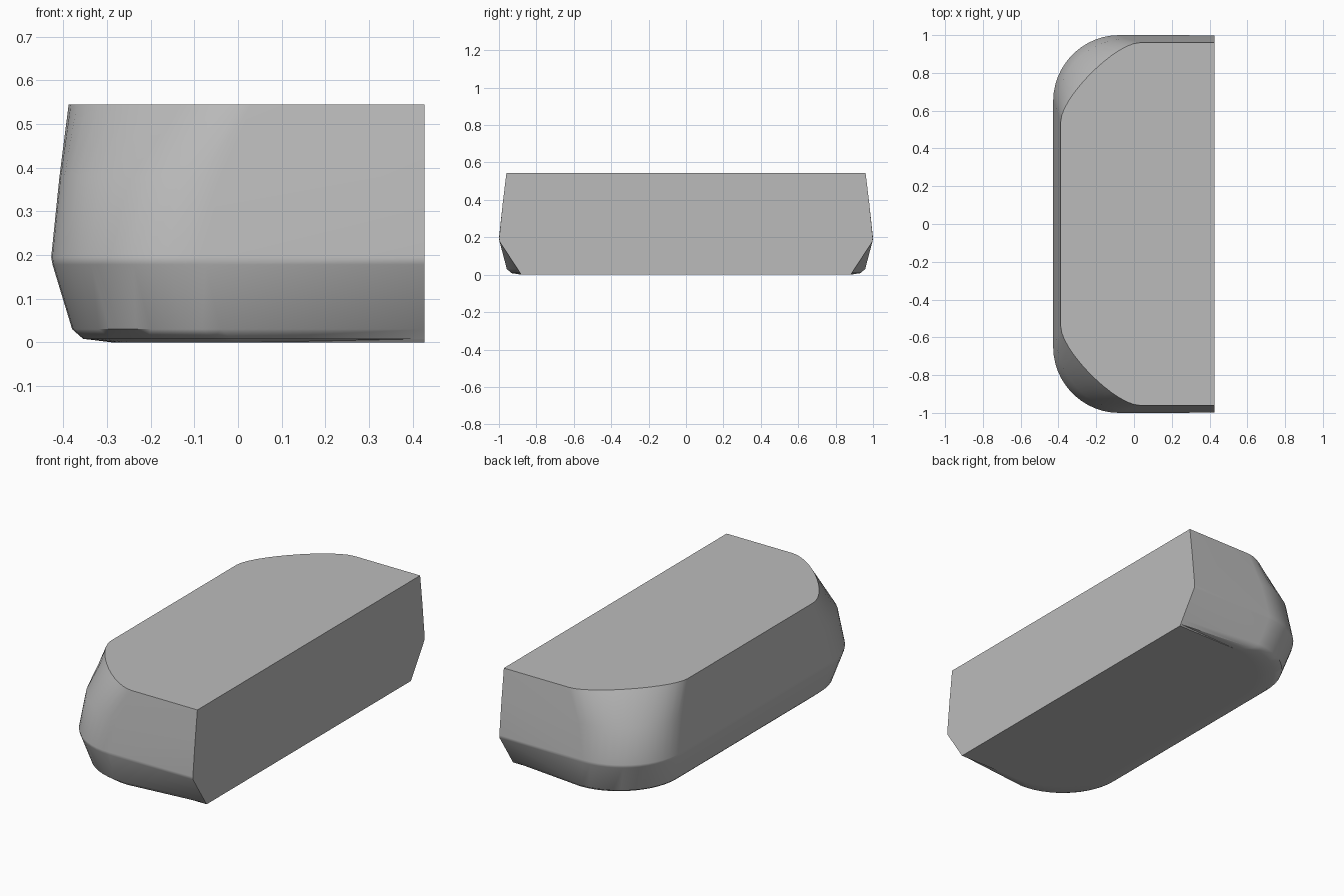
import bpy, math
from mathutils import Vector
from mathutils.geometry import interpolate_bezier

cube = bpy.data.objects.get("Cube")
if cube:
    bpy.data.objects.remove(cube)

FLAT_X = 0.427   # the flat cut side
STEPS = 14       # points along each rounded corner


def outline(z, left, half, cut_half, radius, bulge):
    """One level: straight end, rounded corner, then its mirror image."""
    corner = Vector((-left, half, z))
    a = corner + Vector((radius, 0, 0))
    b = corner - Vector((0, radius, 0))
    arc = interpolate_bezier(a, a.lerp(corner, bulge), b.lerp(corner, bulge), b, STEPS)
    side = [Vector((FLAT_X, cut_half, z))] + [Vector(p) for p in arc]
    return side + [Vector((p.x, -p.y, p.z)) for p in reversed(side)]


# Levels: height, left reach, half length, half length at the cut, radius, roundness
levels = [
    (0.0, 0.29, 0.88, 0.88, 0.34, 0.5),
    (0.008, 0.355, 0.932, 0.886, 0.34, 0.53),
    (0.03, 0.38, 0.958, 0.9, 0.34, 0.55),
    (0.178, 0.425, 0.997, 0.997, 0.35, 0.55),
    (0.195, 0.428, 1.0, 0.999, 0.35, 0.55),
    (0.38, 0.409, 0.98, 0.98, 0.37, 0.55),
    (0.545, 0.388, 0.96, 0.96, 0.42, 0.31),
]
rings = [outline(*level) for level in levels]
n = len(rings[0])
verts = [p for ring in rings for p in ring]

# Walls between levels; the straight ends are split along the chamfer crease
faces = []
for r in range(len(rings) - 1):
    low, high = r * n, (r + 1) * n
    for i in range(n - 1):
        a, b, c, d = low + i, low + i + 1, high + i + 1, high + i
        if i == 0:
            faces += [(a, b, d), (b, c, d)]
        elif i == n - 2:
            faces += [(a, b, c), (a, c, d)]
        else:
            faces.append((a, b, c, d))

# Base, top and flat cut side
top = (len(rings) - 1) * n
faces.append(tuple(reversed(range(n))))
faces.append(tuple(range(top, top + n)))
starts = [r * n for r in range(len(rings))]
faces.append(tuple(reversed([s + n - 1 for s in starts])) + tuple(starts))

mesh = bpy.data.meshes.new("rounded_body")
mesh.from_pydata(verts, [], faces)
mesh.validate()
body = bpy.data.objects.new("rounded_body", mesh)
bpy.context.collection.objects.link(body)

# Plain grey
grey = bpy.data.materials.new("plain grey")
grey.use_nodes = True
colour = (0.5, 0.5, 0.5, 1)
grey.diffuse_color = colour
grey.node_tree.nodes["Principled BSDF"].inputs["Base Color"].default_value = colour
mesh.materials.append(grey)

# Consistent outward faces, soft walls, crisp top and cut side
bpy.ops.object.select_all(action='DESELECT')
body.select_set(True)
bpy.context.view_layer.objects.active = body
bpy.ops.object.mode_set(mode='EDIT')
bpy.ops.mesh.select_all(action='SELECT')
bpy.ops.mesh.normals_make_consistent(inside=False)
bpy.ops.object.mode_set(mode='OBJECT')
bpy.ops.object.shade_smooth_by_angle(angle=math.radians(40))
weighted = body.modifiers.new("even_shading", 'WEIGHTED_NORMAL')
weighted.keep_sharp = True
